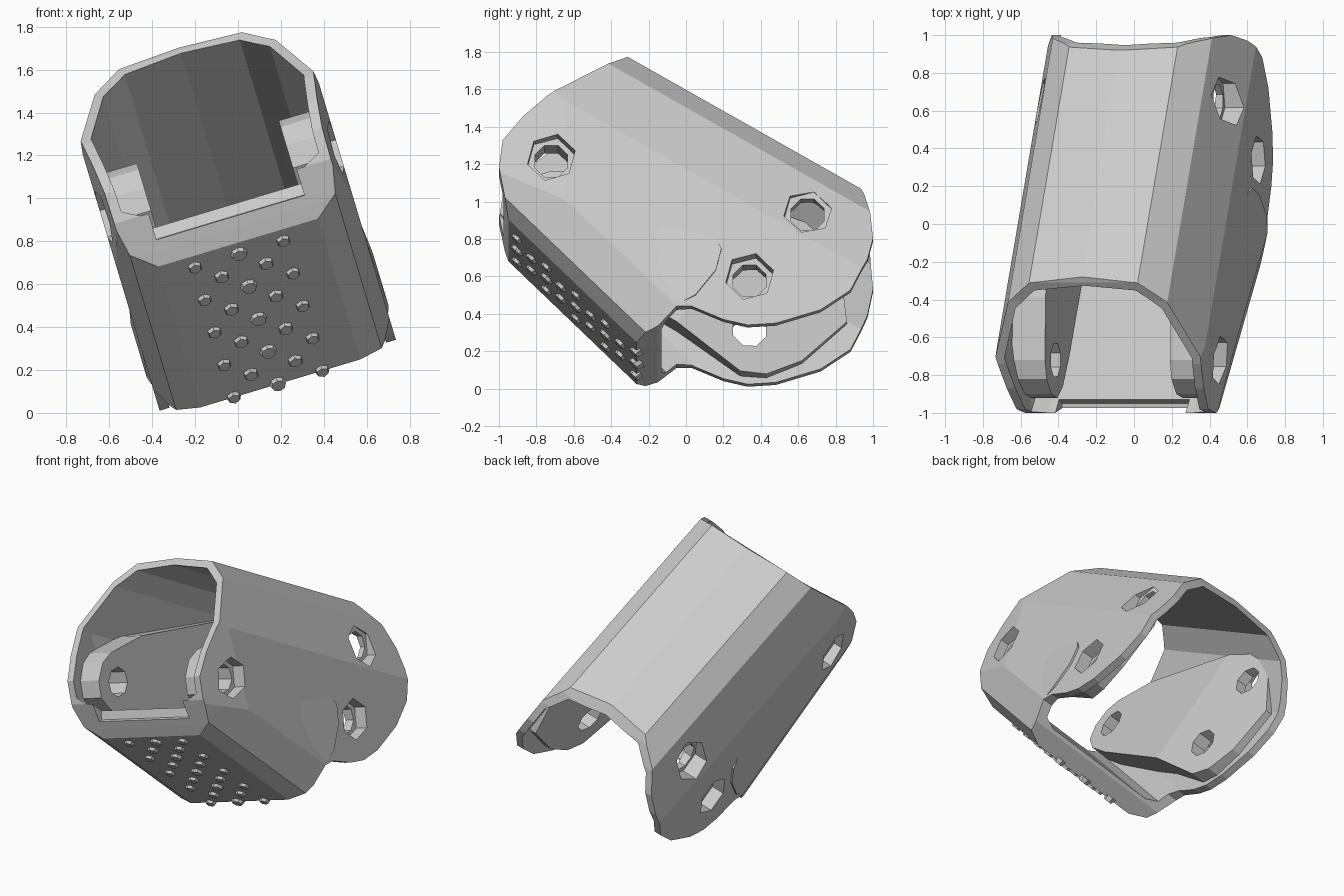
import bpy, bmesh, math
from mathutils import Matrix, Vector

if "Cube" in bpy.data.objects:
    bpy.data.objects.remove(bpy.data.objects["Cube"])

# Local frame: X across, Y length, Z up; the finished part is rolled about Y
ROLL = math.radians(16.7)
PLACE = Matrix.Rotation(-ROLL, 4, 'Y') @ Matrix.Translation((0.228, 0, 0))

grey = bpy.data.materials.new("plain grey")
grey.diffuse_color = (0.6, 0.6, 0.6, 1)
grey.use_nodes = True
grey.node_tree.nodes["Principled BSDF"].inputs["Base Color"].default_value = grey.diffuse_color


def to_object(name, bm):
    me = bpy.data.meshes.new(name)
    bm.to_mesh(me)
    bm.free()
    ob = bpy.data.objects.new(name, me)
    bpy.context.collection.objects.link(ob)
    return ob


def loft(name, a, b):
    """Closed solid between two matching rings of points."""
    bm = bmesh.new()
    va = [bm.verts.new(p) for p in a]
    vb = [bm.verts.new(p) for p in b]
    n = len(va)
    bm.faces.new(va)
    bm.faces.new(vb[::-1])
    for i in range(n):
        j = (i + 1) % n
        bm.faces.new((va[j], va[i], vb[i], vb[j]))
    bmesh.ops.recalc_face_normals(bm, faces=bm.faces)
    return to_object(name, bm)


def across(name, prof, x0, x1):
    """Side profile (y, z) extruded across the width."""
    return loft(name, [(x0, y, z) for y, z in prof], [(x1, y, z) for y, z in prof])


def along(name, half, line):
    """Mirrored cross-section (x, offset) extruded along a sloping line z(y)."""
    ring = half + [(-x, o) for x, o in reversed(half) if x > 0]
    return loft(name, *[[(x, y, line(y) + o) for x, o in ring] for y in (-1.6, 1.6)])


def plan(name, inset):
    """Plan outline that narrows towards the front mouth."""
    half = [(.5 - inset, -1.2), (.578 - inset, -.62), (.578 - inset, 1.4)]
    ring = half + [(-x, y) for x, y in reversed(half)]
    return loft(name, [(x, y, -1) for x, y in ring], [(x, y, 4) for x, y in ring])


def boolean(ob, cutter, op):
    m = ob.modifiers.new("cut", 'BOOLEAN')
    m.operation, m.object, m.solver = op, cutter, 'EXACT'
    dg = bpy.context.evaluated_depsgraph_get()
    me = bpy.data.meshes.new_from_object(ob.evaluated_get(dg))
    ob.modifiers.clear()
    ob.data = me
    bpy.data.objects.remove(cutter)


def ngon(y, z, r, n, turn):
    return [(y + r * math.cos(math.radians(turn) + 2 * math.pi * i / n),
             z + r * math.sin(math.radians(turn) + 2 * math.pi * i / n)) for i in range(n)]


def roof(y):
    return 1.71 - 0.59 * (y + 0.28)


def pad(y):
    return -0.19 - y


# Outer shell: side profile trimmed by the roof, pad and plan outlines
side = [(-.28, 1.71), (-.31, 1.695), (-.40, 1.625), (-.74, 1.40), (-.87, 1.29), (-.98, 1.16),
        (-1, 1.01), (-.965, .83), (-.95, .76), (-.265, .075), (-.15, .125), (-.05, .22), (.03, .22),
        (.2, .146), (.33, .115), (.48, .125), (.72, .2), (.88, .31), (.97, .49), (1, .62),
        (.985, .78), (.955, .91), (.92, 1.0)]
shell = across("shell", side, -0.8, 0.8)
boolean(shell, along("roof_trim", [(0, 0), (.3, -.035), (.44, -.175), (.575, -.56), (.575, -4)],
                     roof), 'INTERSECT')
boolean(shell, along("pad_trim", [(.39, 0), (.5, .07), (.575, .36), (.575, 5)], pad), 'INTERSECT')
boolean(shell, plan("plan_trim", 0), 'INTERSECT')

# Hollow inside, open at both ends and under the rear
hollow = along("hollow", [(0, -.055), (.28, -.09), (.405, -.215), (.527, -.57), (.527, -4)], roof)
boolean(hollow, along("floor_trim", [(.4, .2), (.48, .25), (.528, .46), (.528, 5)], pad), 'INTERSECT')
boolean(hollow, plan("hollow_trim", .048), 'INTERSECT')
boolean(shell, hollow, 'DIFFERENCE')

# Notch that sets back the front lip of the floor
boolean(shell, across("lip_notch", [(-1.2, .86), (-.95, .885), (-.925, .95), (-.925, 1.3), (-1.2, 1.3)],
                      -.36, .36), 'DIFFERENCE')

# Thick inner cheek plates, thinning towards the rear past a fold line
cheek = [(-.05, .41), (-.70, .80), (-.86, .92), (-.92, 1.02), (-.9, 1.13), (-.82, 1.22),
         (-.72, 1.25), (-.385, 1.24), (.445, 1.04), (.71, .95), (.82, .8), (.86, .45),
         (.62, .23), (.43, .15), (.29, .16)]
fold_n = Vector((.63, -.495)).normalized()


def cheek_x(y, z):
    d = (Vector((y, z)) - Vector((-.05, .41))).dot(fold_n)
    return 0.345 + 0.2 * max(0, d)


def make_cheek(s):
    """Two flat panels meeting at the fold, trimmed inside the shell wall."""
    bm = bmesh.new()
    inn = [bm.verts.new((s * cheek_x(y, z), y, z)) for y, z in cheek]
    out = [bm.verts.new((s * .6, y, z)) for y, z in cheek]
    for r in (inn, out):
        bm.faces.new(r[:9])
        bm.faces.new([r[0]] + r[8:])
    for i in range(len(cheek)):
        j = (i + 1) % len(cheek)
        bm.faces.new((inn[i], inn[j], out[j], out[i]))
    bmesh.ops.recalc_face_normals(bm, faces=bm.faces)
    ob = to_object("cheek", bm)
    boolean(ob, along("cheek_roof", [(0, -.03), (.29, -.065), (.42, -.2), (.55, -.57), (.55, -4)],
                      roof), 'INTERSECT')
    boolean(ob, along("cheek_pad", [(.39, .05), (.48, .13), (.55, .4), (.55, 5)], pad), 'INTERSECT')
    boolean(ob, plan("cheek_plan", .025), 'INTERSECT')
    return ob


for s in (-1, 1):
    boolean(shell, make_cheek(s), 'UNION')

# Pin holes with six-sided recesses outside
for y, z, seat in ((-.72, 1.054, .49), (.65, .762, .465), (.34, .386, .49)):
    boolean(shell, across("pin", ngon(y, z, .095, 8, 22.5), -1, 1), 'DIFFERENCE')
    for s in (-1, 1):
        boolean(shell, across("recess", ngon(y, z, .132, 6, 15), s * seat, s * .8), 'DIFFERENCE')

# Slightly raised step on each side, fading out forwards
step = [(-.06, .225), (.05, .28), (.16, .42), (.19, .54), (.14, .63), (-.25, .72), (-.2, .42)]
parts = [shell]
for s, label in ((-1, "left"), (1, "right")):
    parts.append(loft(label + "_step",
                      [(s * (.588 if 0 < i < 4 else .57), y, z) for i, (y, z) in enumerate(step)],
                      [(s * .55, y, z) for y, z in step]))

# Grip studs on the sloping pad
bm = bmesh.new()
tilt = Matrix.Rotation(math.radians(135), 4, 'X')
for cx, top, rows, r, n in ((-.225, .71, 5, .04, 6), (-.118, .632, 4, .043, 6), (-.01, .71, 5, .048, 8),
                            (.098, .632, 4, .043, 6), (.205, .71, 5, .04, 6)):
    for k in range(rows):
        z = top - .158 * k
        bmesh.ops.create_cone(bm, cap_ends=True, segments=n, radius1=r, radius2=r * .7, depth=.036,
                              matrix=Matrix.Translation((cx, -.19 - z, z)) @ tilt)
parts.append(to_object("grip_studs", bm))

# Colour and roll into place
for ob in parts:
    ob.data.transform(PLACE)
    ob.data.materials.clear()
    ob.data.materials.append(grey)
